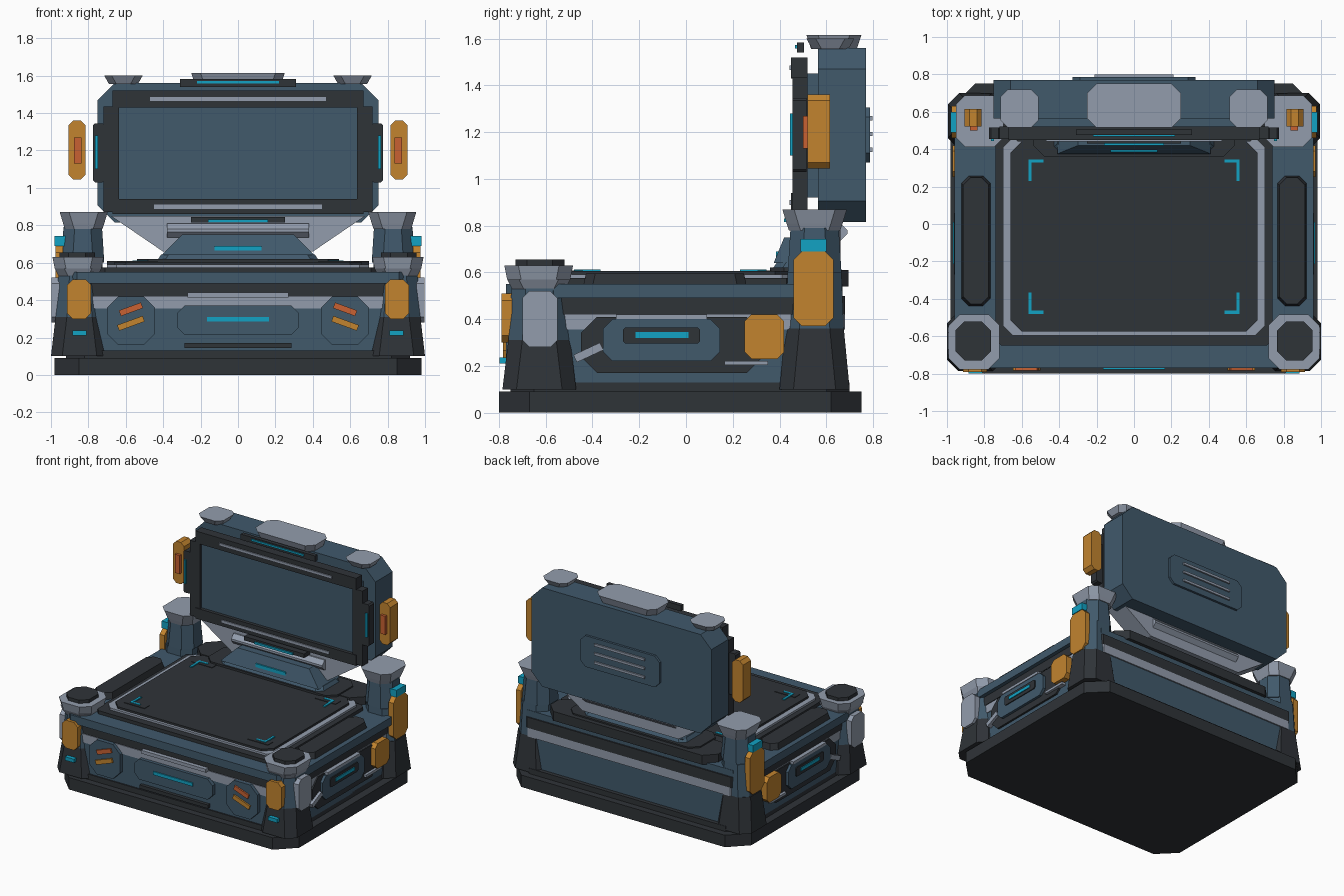
import bpy, bmesh, math
from mathutils import Matrix, Vector

if "Cube" in bpy.data.objects:
    bpy.data.objects.remove(bpy.data.objects["Cube"])


def material(name, rgb):
    m = bpy.data.materials.new(name)
    m.diffuse_color = (*rgb, 1)
    m.use_nodes = True
    m.node_tree.nodes["Principled BSDF"].inputs["Base Color"].default_value = m.diffuse_color
    return m


BLUE = material("steel_blue", (0.052, 0.100, 0.148))
DARK = material("charcoal", (0.028, 0.033, 0.039))
GREY = material("light_grey", (0.29, 0.335, 0.415))
AMBER = material("amber", (0.54, 0.23, 0.028))
ORANGE = material("orange", (0.58, 0.12, 0.032))
CYAN = material("cyan", (0.006, 0.36, 0.55))


def prism(name, mat, a, b, c=0.0, axis=2, i0=0.0, i1=0.0, mirror=False, tilt=0.0):
    """Corner-cut block from a to b along an axis; i0 / i1 shrink its two ends."""
    u, v = [k for k in range(3) if k != axis]
    bm = bmesh.new()
    rings = []
    for end, ins in ((a[axis], i0), (b[axis], i1)):
        u0, u1, v0, v1 = a[u] + ins, b[u] - ins, a[v] + ins, b[v] - ins
        if c > 0:
            pts = [(u0 + c, v0), (u1 - c, v0), (u1, v0 + c), (u1, v1 - c),
                   (u1 - c, v1), (u0 + c, v1), (u0, v1 - c), (u0, v0 + c)]
        else:
            pts = [(u0, v0), (u1, v0), (u1, v1), (u0, v1)]
        ring = []
        for p, q in pts:
            co = [0, 0, 0]
            co[u], co[v], co[axis] = p, q, end
            ring.append(bm.verts.new(co))
        rings.append(ring)
    n = len(rings[0])
    bm.faces.new(rings[0])
    bm.faces.new(rings[1])
    for i in range(n):
        j = (i + 1) % n
        bm.faces.new((rings[0][i], rings[0][j], rings[1][j], rings[1][i]))
    if tilt:
        mid = (Vector(a) + Vector(b)) / 2
        rot = Matrix.Rotation(tilt, 3, "XYZ"[axis])
        bmesh.ops.rotate(bm, verts=bm.verts, cent=mid, matrix=rot)
    bmesh.ops.recalc_face_normals(bm, faces=bm.faces)
    me = bpy.data.meshes.new(name)
    bm.to_mesh(me)
    bm.free()
    me.materials.append(mat)
    ob = bpy.data.objects.new(name, me)
    bpy.context.collection.objects.link(ob)
    if mirror:
        ob.modifiers.new("mirror", "MIRROR").use_mirror_merge = False
    return ob


# Stepped base and layered body
prism("base", DARK, (-.98, -.80, 0), (.98, .75, .09), .13)
prism("base_step", DARK, (-.92, -.75, .09), (.92, .70, .13), .10)
prism("body", BLUE, (-.92, -.74, .12), (.92, .67, .36), .08)
prism("body_ledge", GREY, (-.925, -.745, .355), (.925, .68, .42), .08)
prism("body_band", DARK, (-.93, -.74, .42), (.93, .68, .50), .08)
prism("deck", BLUE, (-.96, -.77, .49), (.96, .67, .55), .10)

# Work surface with cyan corner marks
prism("surface_frame", DARK, (-.74, -.65, .55), (.74, .46, .575), .03)
prism("surface_trim", GREY, (-.70, -.595, .575), (.70, .46, .59), .05)
prism("surface", DARK, (-.66, -.575, .58), (.66, .44, .605), .06)
for tag, y, s in (("front", -.48, 1), ("rear", .345, -1)):
    def mark(name, mat, x0, x1, d0, d1, z):
        ya, yb = sorted((y + s * d0, y + s * d1))
        prism(name, mat, (x0, ya, .60), (x1, yb, z), mirror=True)
    mark(tag + "_mark_plate", DARK, .43, .60, -.02, .04, .609)
    mark(tag + "_mark_across", CYAN, .485, .565, 0, .017, .613)
    mark(tag + "_mark_along", CYAN, .547, .565, 0, .115, .613)
prism("side_pad", DARK, (.765, -.44, .54), (.925, .26, .595), .04, i1=.012, mirror=True)

# Front corner posts
prism("front_leg", DARK, (.695, -.785, .10), (1, -.47, .31), .06, i1=.025, mirror=True)
prism("front_post", BLUE, (.72, -.76, .31), (.975, -.495, .54), .06, i1=.015, mirror=True)
prism("front_cap_base", GREY, (.75, -.745, .53), (.96, -.515, .57), .05, i1=-.02, mirror=True)
prism("front_cap", GREY, (.73, -.765, .57), (.98, -.495, .63), .06, i1=-.012, mirror=True)
prism("front_cap_pad", DARK, (.765, -.73, .62), (.955, -.52, .655), .05, mirror=True)
prism("front_post_plate", AMBER, (.785, -.79, .30), (.915, -.745, .51), .03, 1, mirror=True)
prism("front_leg_light", CYAN, (.81, -.798, .21), (.885, -.765, .237), 0, 1, mirror=True)
prism("post_side_plate", GREY, (.955, -.70, .28), (.997, -.55, .52), .03, 0, mirror=True)

# Rear corner posts
prism("rear_leg", DARK, (.70, .40, .10), (.995, .70, .36), .06, i1=.025, mirror=True)
prism("rear_post", BLUE, (.715, .425, .36), (.965, .675, .60), .06, i1=.01, mirror=True)
prism("rear_post_top", BLUE, (.715, .435, .60), (.945, .665, .79), .06, i1=.012, mirror=True)
prism("rear_cap_base", GREY, (.725, .44, .78), (.925, .66, .81), .05, i1=-.01, mirror=True)
prism("rear_cap", GREY, (.715, .43, .81), (.935, .67, .87), .05, i1=-.018, mirror=True)
prism("rear_post_plate", AMBER, (.935, .46, .37), (.975, .63, .69), .035, 0, mirror=True)
prism("rear_post_light", CYAN, (.92, .49, .69), (.98, .60, .743), 0, 0, mirror=True)

# Front panels
prism("front_panel", BLUE, (-.325, -.77, .215), (.325, -.73, .37), .04, 1)
prism("front_light", CYAN, (-.165, -.778, .285), (.165, -.765, .31), 0, 1)
prism("front_trim", GREY, (-.27, -.77, .415), (.27, -.73, .44), 0, 1)
prism("front_foot_strip", DARK, (-.285, -.765, .145), (.285, -.73, .172), 0, 1)
prism("front_side_panel", BLUE, (.445, -.77, .16), (.70, -.73, .42), .06, 1, mirror=True)
tilt = math.radians(20)
prism("orange_bar", ORANGE, (.51, -.782, .335), (.635, -.765, .367), 0, 1, mirror=True, tilt=tilt)
prism("amber_bar", AMBER, (.50, -.782, .26), (.645, -.765, .292), 0, 1, mirror=True, tilt=tilt)

# Side panels
prism("side_recess", DARK, (.91, -.45, .17), (.935, .33, .41), .07, 0, mirror=True)
prism("side_panel", BLUE, (.93, -.355, .22), (.955, .145, .40), .04, 0, mirror=True)
prism("side_inset", DARK, (.95, -.27, .295), (.962, .06, .365), .01, 0, mirror=True)
prism("side_light", CYAN, (.955, -.215, .32), (.968, .01, .345), 0, 0, mirror=True)
prism("side_trim", GREY, (.92, -.30, .40), (.96, .09, .42), 0, 0, mirror=True)
prism("side_plate", AMBER, (.92, .25, .23), (.97, .42, .42), .03, 0, mirror=True)
prism("side_foot_strip", GREY, (.92, .165, .203), (.955, .35, .222), 0, 0, mirror=True)
prism("side_slant_bar", GREY, (.92, -.48, .24), (.955, -.355, .275), 0, 0, mirror=True, tilt=math.radians(25))

# Rear deck and console under the screen
prism("rear_deck", DARK, (-.70, .44, .54), (.70, .695, .61), .08)
prism("console_base", DARK, (-.54, .36, .585), (.54, .66, .62), .06)
prism("console_lip", BLUE, (-.43, .37, .615), (.43, .64, .645), .04, i1=.02)
# Console slopes inward on the ends and front
con = prism("console", BLUE, (-.41, .375, .64), (.41, .62, .75))
for v in con.data.vertices:
    if v.co.z > .7:
        v.co.x *= .73
        if v.co.y < .5:
            v.co.y += .045
prism("console_light", CYAN, (-.125, .385, .66), (.125, .45, .69), 0, 1)

# Neck flaring up to the screen
neck = prism("neck", GREY, (-.68, .50, .66), (.68, .66, .85))
for v in neck.data.vertices:
    if v.co.z < .7:
        v.co.x *= .59
prism("neck_bar", GREY, (-.38, .46, .735), (.38, .69, .81), .03, 0)
prism("neck_strip", DARK, (-.25, .43, .815), (.25, .50, .845), 0, 1)
prism("neck_light", CYAN, (-.16, .42, .815), (.16, .44, .831), 0, 1)

# Screen housing, bezel and display
prism("screen_housing", BLUE, (-.75, .565, .815), (.75, .77, 1.56), .09, 1)
prism("display", BLUE, (-.65, .475, .92), (.65, .57, 1.45), 0, 1)
prism("bezel_top", DARK, (-.67, .45, 1.43), (.67, .52, 1.52), .0, 1)
prism("bezel_bottom", DARK, (-.67, .45, .86), (.67, .52, .94), .0, 1)
prism("bezel_side", DARK, (.635, .455, .87), (.72, .52, 1.435), 0, 1, mirror=True)
prism("bezel_top_strip", GREY, (-.47, .442, 1.465), (.47, .455, 1.485), 0, 1)
prism("bezel_bottom_strip", GREY, (-.45, .442, .888), (.45, .455, .91), 0, 1)
prism("bezel_grip", DARK, (.715, .455, 1.03), (.775, .515, 1.345), .01, 1, mirror=True)
prism("bezel_grip_light", CYAN, (.748, .445, 1.10), (.764, .46, 1.28), 0, 1, mirror=True)
prism("ear", AMBER, (.815, .52, 1.045), (.905, .615, 1.36), .025, 1, mirror=True)
prism("ear_light", ORANGE, (.837, .50, 1.13), (.877, .525, 1.27), 0, 1, mirror=True)

# Parts on top of the screen
prism("top_cap", GREY, (-.25, .515, 1.555), (.25, .75, 1.615), .05, i0=.02)
prism("top_corner_cap", GREY, (.51, .515, 1.555), (.715, .72, 1.60), .04, i0=.025, mirror=True)
prism("top_bar", DARK, (-.31, .475, 1.54), (.31, .505, 1.583), 0, 1)
prism("top_bar_light", CYAN, (-.22, .467, 1.558), (.22, .48, 1.572), 0, 1)

# Back vent
prism("vent_plate", BLUE, (-.33, .765, 1.07), (.33, .787, 1.305), .04, 1)
for i in range(3):
    z = 1.125 + i * .067
    prism(f"vent_bar_{i + 1}", GREY, (-.21, .78, z - .009), (.21, .798, z + .009), 0, 1)
